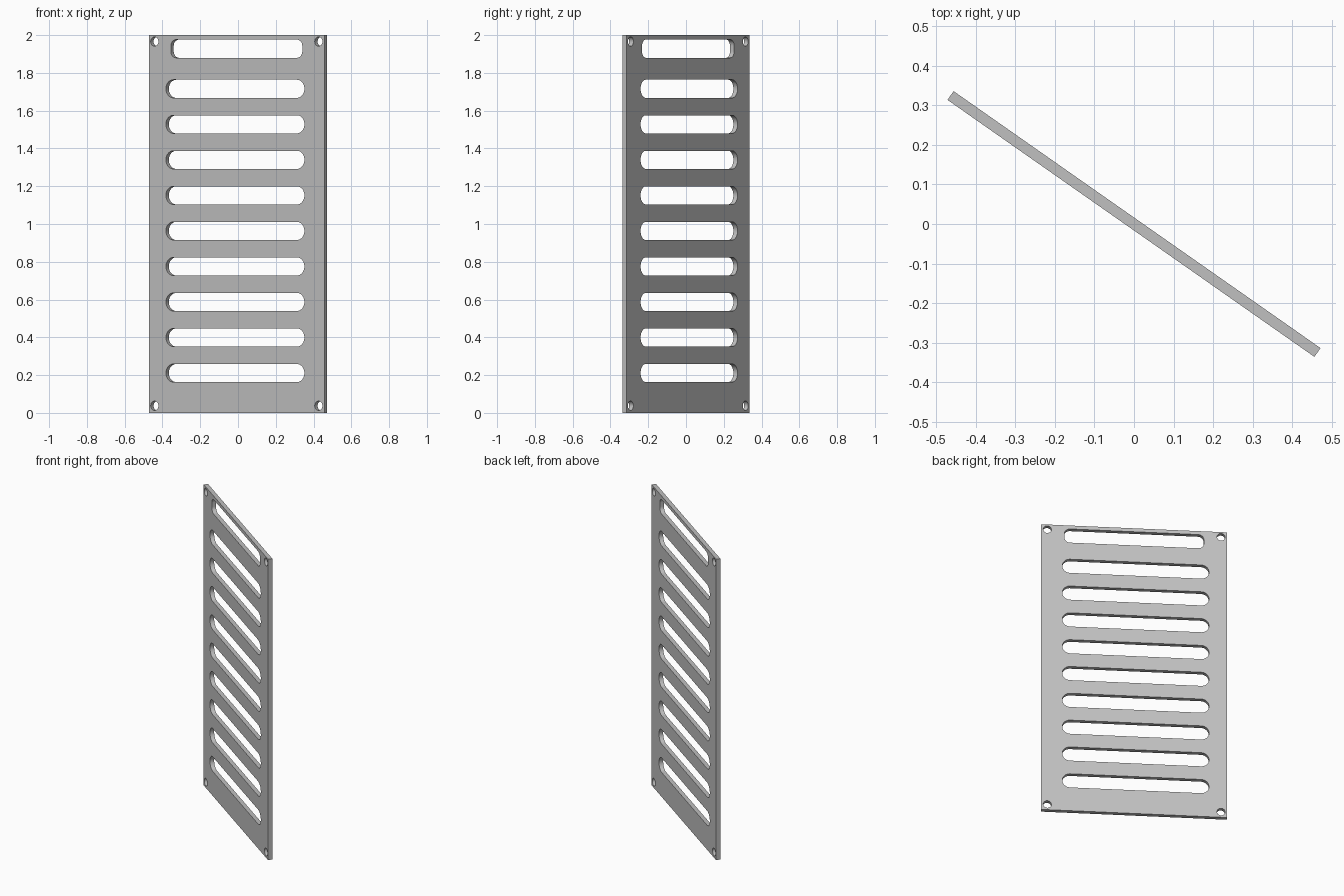
import bpy, bmesh
from math import cos, sin, pi, radians
from mathutils import Matrix

cube = bpy.data.objects.get("Cube")
if cube:
    bpy.data.objects.remove(cube, do_unlink=True)

WIDTH, HEIGHT, THICK = 1.134, 2.0, 0.027
TURN = radians(-35)

# Plain grey metal
grey = bpy.data.materials.new("grey metal")
grey.use_nodes = True
colour = (0.53, 0.53, 0.53, 1)
grey.diffuse_color = colour
grey.node_tree.nodes["Principled BSDF"].inputs["Base Color"].default_value = colour

outline = bpy.data.curves.new("vent_panel", "CURVE")
outline.dimensions = "2D"
outline.fill_mode = "BOTH"
outline.extrude = THICK / 2


def add_loop(points):
    spline = outline.splines.new("POLY")
    spline.points.add(len(points) - 1)
    for p, (u, v) in zip(spline.points, points):
        p.co = (u, v, 0, 1)
    spline.use_cyclic_u = True


def rounded_rect(u, v, w, h, r, steps=10):
    """Loop of four quarter arcs centred on (u, v)."""
    points = []
    for i, (sx, sy) in enumerate([(1, 1), (-1, 1), (-1, -1), (1, -1)]):
        cu, cv = u + sx * (w / 2 - r), v + sy * (h / 2 - r)
        for k in range(steps + 1):
            a = (i + k / steps) * pi / 2
            p = (cu + r * cos(a), cv + r * sin(a))
            if not points or abs(p[0] - points[-1][0]) + abs(p[1] - points[-1][1]) > 1e-5:
                points.append(p)
    if abs(points[0][0] - points[-1][0]) + abs(points[0][1] - points[-1][1]) < 1e-5:
        points.pop()
    add_loop(points)


# Panel edge
half = WIDTH / 2
add_loop([(-half, 0), (half, 0), (half, HEIGHT), (-half, HEIGHT)])

# Nine evenly spaced round-ended slots
for i in range(9):
    rounded_rect(-0.009, 0.211 + i * 0.1881, 0.895, 0.096, 0.048)

# Shorter top slot with tighter corners
rounded_rect(0, 1.928, 0.85, 0.096, 0.034)

# Corner screw holes
for u in (-0.53, 0.53):
    for v in (0.038, 1.966):
        rounded_rect(u, v, 0.05, 0.05, 0.025, 6)

# Solid panel, stood upright and turned about the vertical
temp = bpy.data.objects.new("outline", outline)
bpy.context.scene.collection.objects.link(temp)
bpy.context.view_layer.update()
graph = bpy.context.evaluated_depsgraph_get()
mesh = bpy.data.meshes.new_from_object(temp.evaluated_get(graph))
bpy.data.objects.remove(temp, do_unlink=True)

bm = bmesh.new()
bm.from_mesh(mesh)
bmesh.ops.remove_doubles(bm, verts=bm.verts, dist=1e-5)
bmesh.ops.recalc_face_normals(bm, faces=bm.faces)
bm.transform(Matrix.Rotation(TURN, 4, "Z") @ Matrix.Rotation(pi / 2, 4, "X"))
bm.to_mesh(mesh)
bm.free()

mesh.materials.clear()
mesh.materials.append(grey)
panel = bpy.data.objects.new("vent_panel", mesh)
bpy.context.scene.collection.objects.link(panel)
for o in bpy.context.selected_objects:
    o.select_set(False)
panel.select_set(True)
bpy.context.view_layer.objects.active = panel
bpy.ops.object.shade_smooth_by_angle(angle=radians(30))
